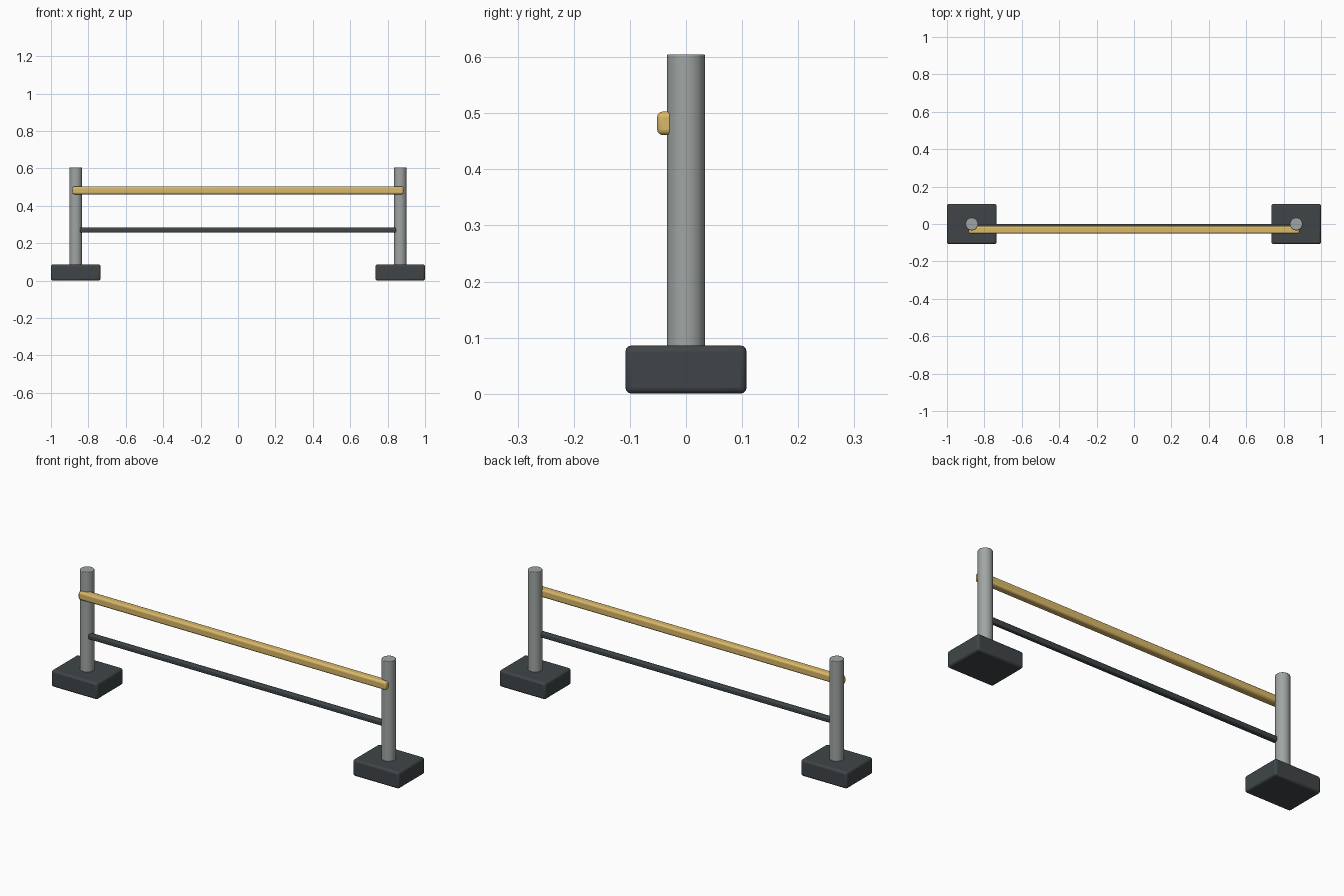
import bpy
import math

cube = bpy.data.objects.get("Cube")
if cube:
    bpy.data.objects.remove(cube, do_unlink=True)


def make_material(name, color, roughness):
    mat = bpy.data.materials.new(name)
    mat.use_nodes = True
    mat.diffuse_color = (*color, 1)
    shader = mat.node_tree.nodes["Principled BSDF"]
    shader.inputs["Base Color"].default_value = (*color, 1)
    shader.inputs["Roughness"].default_value = roughness
    return mat


def finish(obj, name, mat, bevel):
    """Name, colour, round the hard edges and shade smooth."""
    obj.name = name
    obj.data.materials.append(mat)
    bpy.ops.object.transform_apply(location=False, rotation=False, scale=True)
    mod = obj.modifiers.new("Rounded edges", "BEVEL")
    mod.width = bevel
    mod.segments = 3
    mod.limit_method = "ANGLE"
    mod.angle_limit = math.radians(40)
    bpy.ops.object.shade_smooth_by_angle(angle=math.radians(35))


def rounded_box(name, size, center, mat, bevel):
    bpy.ops.mesh.primitive_cube_add(size=1, location=center)
    obj = bpy.context.object
    obj.scale = size
    finish(obj, name, mat, bevel)


def post(name, radius, bottom, top, x, mat):
    bpy.ops.mesh.primitive_cylinder_add(
        vertices=32, radius=radius, depth=top - bottom,
        location=(x, 0, (top + bottom) / 2))
    finish(bpy.context.object, name, mat, 0.003)


steel = make_material("Brushed grey", (0.35, 0.38, 0.37), 0.4)
charcoal = make_material("Charcoal", (0.05, 0.06, 0.065), 0.6)
gold = make_material("Warm yellow", (0.70, 0.48, 0.14), 0.5)

BASE_HEIGHT = 0.086
POST_X = 0.8675

# Weighted foot and upright at each end
for side, sign in (("left", 1), ("right", -1)):
    x = sign * POST_X
    rounded_box(f"{side}_base", (0.265, 0.216, BASE_HEIGHT),
                (x, 0, BASE_HEIGHT / 2), charcoal, 0.011)
    post(f"{side}_post", 0.034, BASE_HEIGHT - 0.006, 0.605, x, steel)

# Upper rail across the front of the posts
rounded_box("upper_rail", (1.77, 0.041, 0.042), (0, -0.031, 0.482), gold, 0.01)

# Thin lower rail
rounded_box("lower_rail", (1.69, 0.027, 0.027), (0, -0.0135, 0.27), charcoal, 0.007)
